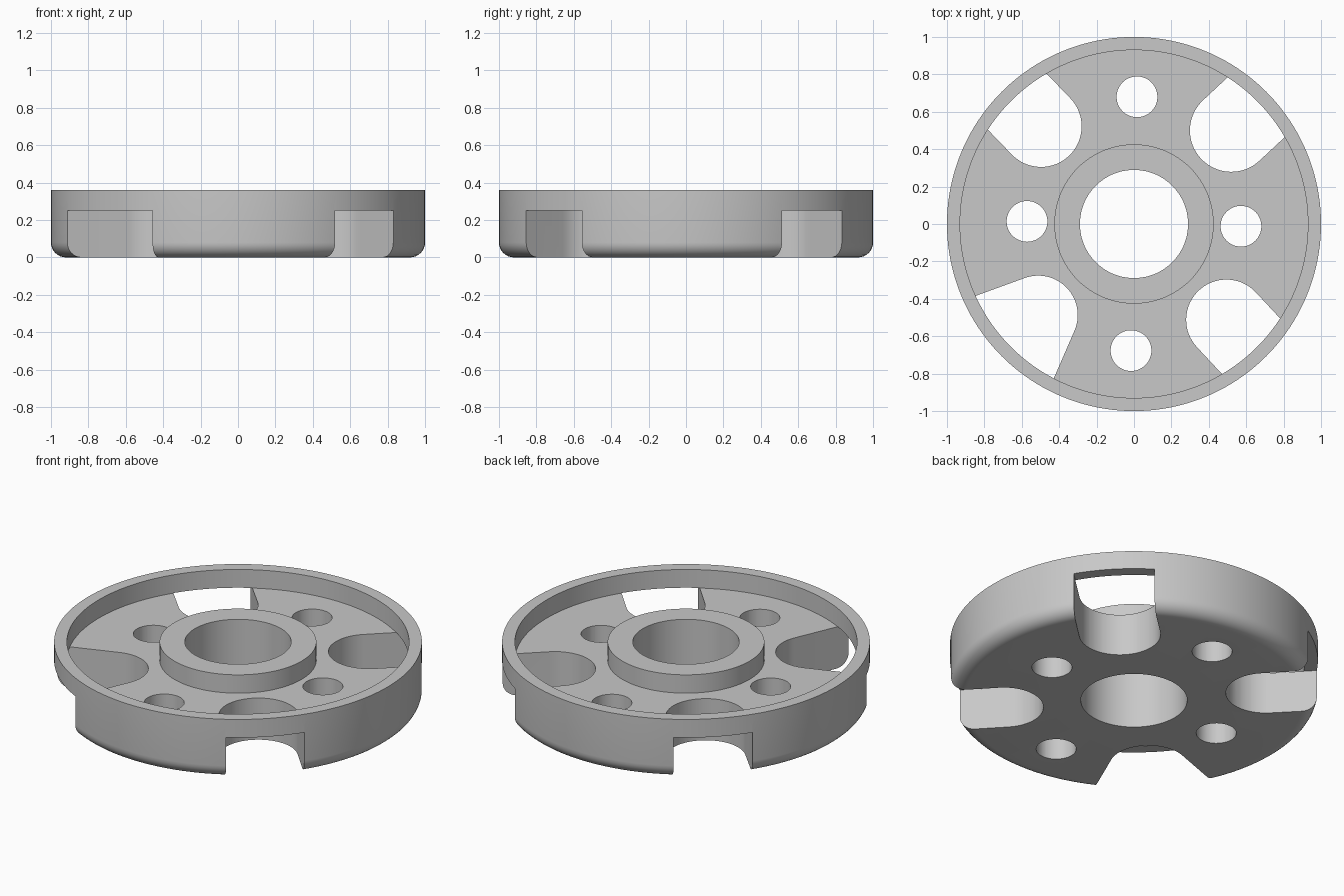
import bpy, bmesh, math
from math import cos, sin, radians, pi

if "Cube" in bpy.data.objects:
    bpy.data.objects.remove(bpy.data.objects["Cube"])

SEG = 160
H, FLOOR, FIL = 0.36, 0.25, 0.08

grey = bpy.data.materials.new("light_grey")
grey.diffuse_color = (0.58, 0.58, 0.58, 1)
grey.use_nodes = True
grey.node_tree.nodes["Principled BSDF"].inputs["Base Color"].default_value = grey.diffuse_color


def make_object(name, bm):
    bmesh.ops.recalc_face_normals(bm, faces=bm.faces)
    me = bpy.data.meshes.new(name)
    bm.to_mesh(me)
    bm.free()
    ob = bpy.data.objects.new(name, me)
    bpy.context.collection.objects.link(ob)
    me.materials.append(grey)
    return ob


def lathe(name, profile):
    """Revolve a closed (r, z) profile around z."""
    bm = bmesh.new()
    rings = [[bm.verts.new((r * cos(2 * pi * i / SEG), r * sin(2 * pi * i / SEG), z))
              for r, z in profile] for i in range(SEG)]
    n = len(profile)
    for i in range(SEG):
        a, b = rings[i], rings[(i + 1) % SEG]
        for j in range(n):
            k = (j + 1) % n
            bm.faces.new((a[j], b[j], b[k], a[k]))
    return make_object(name, bm)


def prism(name, outline, z0, z1):
    bm = bmesh.new()
    lo = [bm.verts.new((x, y, z0)) for x, y in outline]
    hi = [bm.verts.new((x, y, z1)) for x, y in outline]
    bm.faces.new(lo)
    bm.faces.new(hi)
    n = len(lo)
    for i in range(n):
        j = (i + 1) % n
        bm.faces.new((lo[i], lo[j], hi[j], hi[i]))
    return make_object(name, bm)


def arc(cx, cy, r, a0, a1, n):
    return [(cx + r * cos(radians(a0 + (a1 - a0) * i / n)),
             cy + r * sin(radians(a0 + (a1 - a0) * i / n))) for i in range(n + 1)]


# Disc body: bore, raised hub, sunken floor, raised rim, rounded bottom edge
profile = [(0.289, 0), (0.289, H), (0.426, H), (0.426, FLOOR), (0.93, FLOOR), (0.93, H), (1, H)]
profile += arc(1 - FIL, FIL, FIL, 0, -90, 8)
disc = lathe("slotted_disc", profile)

cutters = []

# Edge slots: centre, radius, directions of the right-hand and left-hand edges
for cx, cy, r, d0, d1 in [(0.52, 0.50, 0.221, 43, 43),
                          (-0.497, 0.522, 0.217, 134, 134),
                          (-0.512, -0.487, 0.211, 200, 246.5),
                          (0.494, -0.512, 0.215, -47, -47)]:
    # round inner end runs between the two tangent points
    start, end = d1 + 90, d0 + 270
    if d0 != d1:
        start, end = 246.5 + 90 - 360, 200 - 90
    pts = arc(cx, cy, r, start, end, 32)
    if d0 == d1:
        first, last = d0, d0
    else:
        first, last = d1, d0
    L = 0.75
    p, q = pts[0], pts[-1]
    pts = ([(p[0] + L * cos(radians(first)), p[1] + L * sin(radians(first)))] + pts
           + [(q[0] + L * cos(radians(last)), q[1] + L * sin(radians(last)))])
    cutters.append(prism("slot_cutter", pts, -0.1, FLOOR + 0.0006))

# Bolt holes
for cx, cy in [(0.016, 0.68), (-0.572, 0.014), (0.572, -0.012), (-0.016, -0.677)]:
    cutters.append(prism("hole_cutter", arc(cx, cy, 0.109, 0, 352.5, 47), -0.1, 0.5))

# Cut slots and holes from the disc
bpy.context.view_layer.objects.active = disc
for c in cutters:
    m = disc.modifiers.new("cut", 'BOOLEAN')
    m.operation = 'DIFFERENCE'
    m.solver = 'EXACT'
    m.object = c
    bpy.ops.object.modifier_apply(modifier=m.name)
    bpy.data.objects.remove(c)

bpy.ops.object.select_all(action='DESELECT')
disc.select_set(True)
bpy.ops.object.shade_smooth_by_angle(angle=radians(30))
